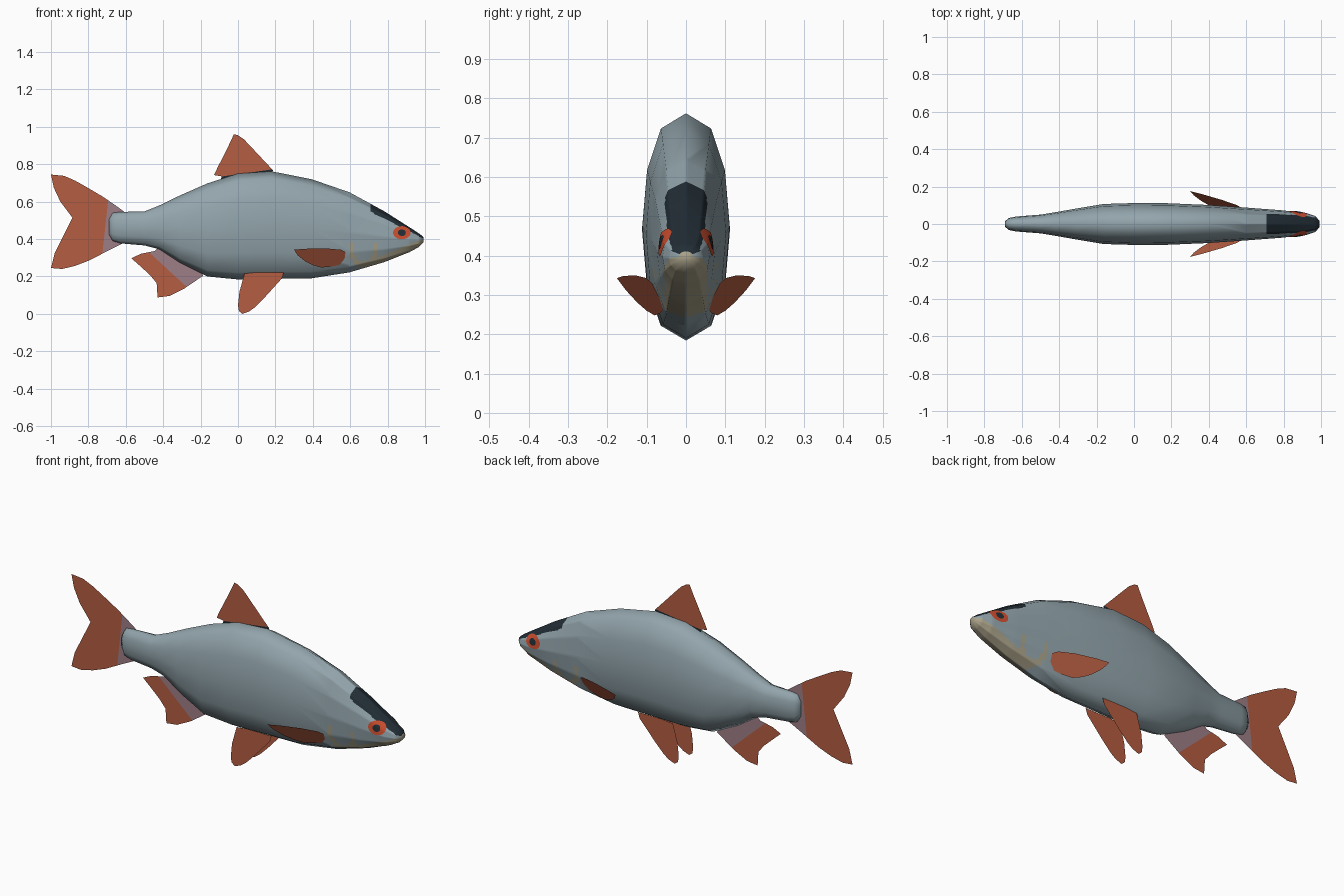
import bpy, bmesh, math
from mathutils import Vector
from mathutils.bvhtree import BVHTree

if "Cube" in bpy.data.objects:
    bpy.data.objects.remove(bpy.data.objects["Cube"])


def material(name, rgb):
    m = bpy.data.materials.new(name)
    m.diffuse_color = (*rgb, 1)
    m.use_nodes = True
    m.node_tree.nodes["Principled BSDF"].inputs["Base Color"].default_value = m.diffuse_color
    return m


GREY = material("silver grey", (0.29, 0.375, 0.41))
DARK = material("dark slate", (0.016, 0.027, 0.036))
CREAM = material("dull cream", (0.40, 0.36, 0.25))
RED = material("rust red", (0.46, 0.11, 0.053))
PINK = material("dusky pink", (0.34, 0.21, 0.24))
EYE = material("eye red", (0.60, 0.075, 0.028))


def make_object(name, bm, mats, smooth=False):
    me = bpy.data.meshes.new(name)
    bm.to_mesh(me)
    bm.free()
    for m in mats:
        me.materials.append(m)
    for p in me.polygons:
        p.use_smooth = smooth
    ob = bpy.data.objects.new(name, me)
    bpy.context.collection.objects.link(ob)
    return ob


# Body: 12-sided sections (x, top, bottom, half width)
sections = [
    (-.69, .505, .425, .014), (-.67, .54, .39, .032), (-.63, .545, .377, .04),
    (-.5, .548, .366, .05), (-.42, .58, .345, .063), (-.313, .632, .275, .082),
    (-.163, .698, .2, .107), (0, .75, .184, .112), (.18, .762, .187, .111),
    (.393, .72, .19, .102), (.596, .65, .222, .088), (.783, .548, .277, .074),
    (.917, .463, .33, .06), (.968, .43, .358, .043), (.992, .411, .382, .018)]

bm = bmesh.new()
rings = []
for x, top, bottom, w in sections:
    ring = []
    for k in range(12):
        a = math.tau * k / 12
        s = math.sin(a)
        y = w * math.copysign(abs(s) ** .8, s) if abs(s) > 1e-6 else 0
        ring.append(bm.verts.new((x, y, (top + bottom) / 2 + (top - bottom) / 2 * math.cos(a))))
    rings.append(ring)
for a, b in zip(rings, rings[1:]):
    for k in range(12):
        j = (k + 1) % 12
        bm.faces.new((a[k], a[j], b[j], b[k]))
bm.faces.new(rings[0])
bm.faces.new(rings[-1])
bmesh.ops.recalc_face_normals(bm, faces=bm.faces)

# Finer faces on the head so the painted areas get clean edges
head = [e for e in bm.edges if min(v.co.x for v in e.verts) > .59
        and max(v.co.x for v in e.verts) < .98]
bmesh.ops.subdivide_edges(bm, edges=head, cuts=9, use_grid_fill=True)
for f in bm.faces:
    c = f.calc_center_median()
    if c.x < .58:
        continue
    gill = ((c.x - .67) / .07) ** 2 + ((c.z - .36) / .1) ** 2
    if c.x > .70 and c.z > .55 - .5 * (c.x - .70):
        f.material_index = 1                      # dark crown
    elif c.x > .71 and c.z < .325 + .4 * (c.x - .8):
        f.material_index = 2                      # cream chin
    elif .65 < gill < 1.3 and c.z < .38:
        f.material_index = 2                      # gill crescent
bm.normal_update()
surface = BVHTree.FromBMesh(bm)
make_object("body", bm, (GREY, DARK, CREAM), True)


# Eyes: thin discs laid on the head surface
def disc_on_head(name, rx, rz, lift, mat, side):
    bm = bmesh.new()

    def vert(r, a):
        x, z = .876 + r * rx * math.cos(a), .434 + r * rz * math.sin(a)
        hit = surface.ray_cast(Vector((x, side, z)), Vector((0, -side, 0)))[0]
        y = abs(hit.y) if hit else .05
        return bm.verts.new((x, side * (y + lift), z))

    n = 24
    prev = [vert(0, 0)] * n
    for r in (.33, .66, 1):
        cur = [vert(r, math.tau * k / n) for k in range(n)]
        for k in range(n):
            j = (k + 1) % n
            quad = (prev[k], cur[k], cur[j], prev[j])
            bm.faces.new(list(dict.fromkeys(quad)))
        prev = cur
    if side > 0:
        bmesh.ops.reverse_faces(bm, faces=bm.faces)
    make_object(name, bm, (mat,), True)


for side, label in ((-1, "right"), (1, "left")):
    disc_on_head(label + "_iris", .047, .035, .003, EYE, side)
    disc_on_head(label + "_pupil", .021, .018, .006, DARK, side)


# Fins: flat sheets from outlines in x, z; optional line p-q splits off a base colour
def fin(name, outline, depth=lambda x, z: 0, split=None, base=None):
    bm = bmesh.new()
    bm.faces.new([bm.verts.new((x, 0, z)) for x, z in outline])
    bmesh.ops.triangulate(bm, faces=bm.faces[:])
    if split:
        (px, pz), (qx, qz) = split
        no = Vector((pz - qz, 0, qx - px))
        co = Vector((px, 0, pz))
        bmesh.ops.bisect_plane(bm, geom=bm.verts[:] + bm.edges[:] + bm.faces[:],
                               plane_co=co, plane_no=no)
        for f in bm.faces:
            f.material_index = int((f.calc_center_median() - co).dot(no) > 0)
    for v in bm.verts:
        v.co.y = depth(v.co.x, v.co.z)
    make_object(name, bm, (RED, base) if base else (RED,))


fin("dorsal_fin",
    [(-.128, .742), (-.108, .785), (-.085, .83), (-.05, .90), (-.022, .96), (0, .955),
     (.03, .935), (.07, .893), (.11, .85), (.187, .768), (.17, .72), (-.1, .68), (-.07, .732)],
    split=((.187, .773), (-.055, .739)), base=DARK)

fin("tail_fin",
    [(-.60, .54), (-.645, .573), (-.72, .625), (-.805, .675), (-.87, .712), (-.93, .738),
     (-1, .745), (-.985, .675), (-.95, .60), (-.858, .478), (-.95, .385), (-.98, .325),
     (-1, .245), (-.94, .24), (-.87, .257), (-.794, .286), (-.70, .335), (-.60, .385)],
    split=((-.695, .6), (-.722, .35)), base=PINK)

fin("anal_fin",
    [(-.57, .297), (-.52, .321), (-.446, .336), (-.40, .38), (-.25, .30), (-.185, .205),
     (-.286, .136), (-.366, .096), (-.43, .088), (-.42, .13), (-.435, .165), (-.473, .21),
     (-.53, .262)],
    split=((-.46, .315), (-.27, .14)), base=PINK)

for side, label in ((-1, "right"), (1, "left")):
    fin(label + "_pelvic_fin",
        [(.035, .215), (.10, .222), (.245, .222), (.235, .19), (.19, .14), (.14, .085),
         (.09, .035), (.06, .013), (.024, 0), (.005, .015), (0, .045), (.008, .12)],
        depth=lambda x, z: side * .062)
    fin(label + "_pectoral_fin",
        [(.30, .343), (.36, .348), (.47, .35), (.55, .343), (.575, .33), (.57, .295),
         (.543, .262), (.50, .253), (.446, .248), (.40, .26), (.36, .28), (.32, .312)],
        depth=lambda x, z: side * (.177 - .30 * (x - .30) + .55 * (z - .345)))
